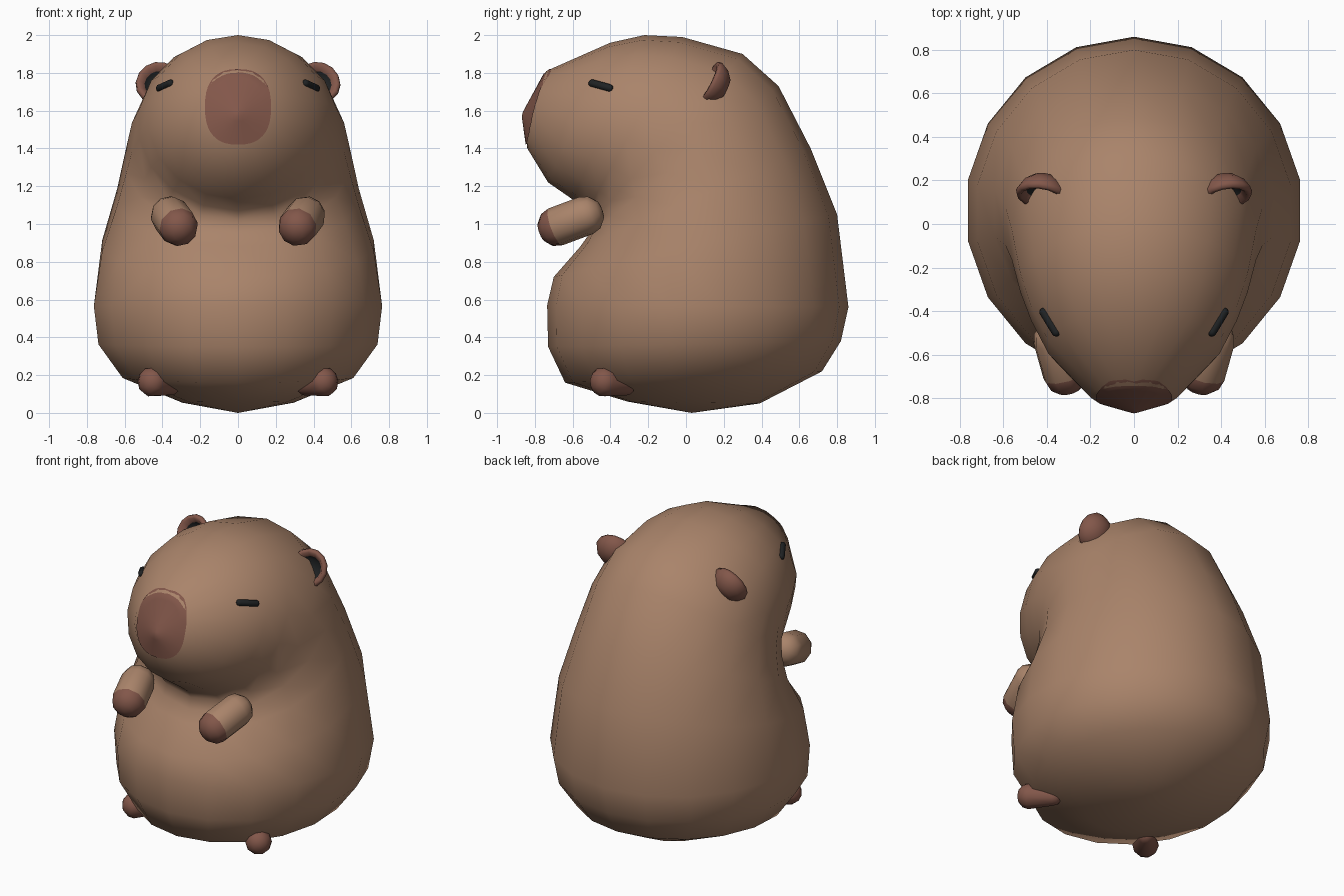
import bpy, bmesh, math
from mathutils import Vector
from mathutils.bvhtree import BVHTree

if "Cube" in bpy.data.objects:
    bpy.data.objects.remove(bpy.data.objects["Cube"])


def material(name, rgb):
    m = bpy.data.materials.new(name)
    m.diffuse_color = (*rgb, 1)
    m.use_nodes = True
    m.node_tree.nodes["Principled BSDF"].inputs["Base Color"].default_value = m.diffuse_color
    return m


FUR = material("fur brown", (0.40, 0.23, 0.145))
SKIN = material("dark reddish brown", (0.225, 0.095, 0.068))
BLACK = material("near black", (0.014, 0.016, 0.017))


def finish(bm, name, mats, rule=None):
    bmesh.ops.recalc_face_normals(bm, faces=bm.faces)
    for f in bm.faces:
        f.smooth = True
        if rule:
            f.material_index = rule(f)
    me = bpy.data.meshes.new(name)
    bm.to_mesh(me)
    bm.free()
    for m in mats:
        me.materials.append(m)
    ob = bpy.data.objects.new(name, me)
    bpy.context.collection.objects.link(ob)
    return ob


def loft(bm, rings, start, end):
    """Skin a list of closed rings; poles close both ends. Returns faces by band."""
    vr = [[bm.verts.new(p) for p in r] for r in rings]
    n = len(vr[0])
    a, b = bm.verts.new(start), bm.verts.new(end)
    bands = [[bm.faces.new((a, vr[0][i], vr[0][(i + 1) % n])) for i in range(n)]]
    for p, q in zip(vr, vr[1:]):
        bands.append([bm.faces.new((p[i], p[(i + 1) % n], q[(i + 1) % n], q[i])) for i in range(n)])
    bands.append([bm.faces.new((vr[-1][i], b, vr[-1][(i + 1) % n])) for i in range(n)])
    return bands


def lathe(bm, profile, origin, axis, n):
    """Revolve (radius, height) points about an axis; first and last lie on it."""
    origin, axis = Vector(origin), Vector(axis).normalized()
    u = axis.orthogonal().normalized()
    v = axis.cross(u)
    rings = [[origin + axis * h + r * (u * math.cos(t) + v * math.sin(t))
              for t in (2 * math.pi * i / n for i in range(n))] for r, h in profile[1:-1]]
    return loft(bm, rings, origin + axis * profile[0][1], origin + axis * profile[-1][1])


def capsule(name, p0, r0, p1, r1, mats, n=10, cap=0.9, tip=0):
    """Rounded rod from p0 to p1; tip = material index of the p1 cap."""
    p0, p1 = Vector(p0), Vector(p1)
    d = (p1 - p0).length
    q = [math.radians(a) for a in (0, 30, 60, 90)]
    prof = [(r0 * math.sin(a), -r0 * cap * math.cos(a)) for a in q]
    prof += [(r1 * math.sin(a), d + r1 * cap * math.cos(a)) for a in reversed(q)]
    bm = bmesh.new()
    bands = lathe(bm, prof, p0, p1 - p0, n)
    dark = {f for band in bands[-3:] for f in band}
    idx = {f: (tip if f in dark else 0) for f in bm.faces}
    return finish(bm, name, mats, lambda f: idx[f])


# Body and head: rings fanned around the neck; front (y, z), back (y, z), half width
SECTIONS = [
    (-.31, .06, .39, .05, .30), (-.64, .16, .72, .22, .62), (-.73, .35, .82, .38, .75),
    (-.735, .57, .86, .56, .775), (-.70, .72, .80, 1.05, .73), (-.56, .88, .66, 1.40, .65),
    (-.51, .95, .49, 1.73, .60), (-.49, 1.02, .30, 1.90, .57), (-.52, 1.07, -.02, 1.99, .53),
    (-.60, 1.13, -.22, 2.0, .48), (-.73, 1.22, -.40, 1.96, .40), (-.84, 1.40, -.74, 1.81, .20)]
N = 18
rings = []
for fy, fz, by, bz, w in SECTIONS:
    ring = []
    for i in range(N):
        t = 2 * math.pi * i / N
        k = (1 - math.cos(t)) / 2
        ring.append((w * math.sin(t), fy + (by - fy) * k, fz + (bz - fz) * k))
    rings.append(ring)
bm = bmesh.new()
loft(bm, rings, (0, .03, 0), (0, -.865, 1.58))
bmesh.ops.triangulate(bm, faces=bm.faces)
tree = BVHTree.FromBMesh(bm)
finish(bm, "body", [FUR])

# Nose: thin rounded patch projected onto the snout
bm = bmesh.new()
M = 40


def on_snout(x, z):
    hit = tree.ray_cast(Vector((x, -3, z)), Vector((0, 1, 0)))[0]
    return hit + Vector((0, -.006, 0))


prev = [bm.verts.new(on_snout(0, 1.62))] * M
for s in range(1, 9):
    cur = []
    for i in range(M):
        t = 2 * math.pi * i / M
        c, sn = math.cos(t), math.sin(t)
        x = .175 * s / 8 * math.copysign(abs(c) ** .8, c)
        z = 1.62 + .2 * s / 8 * math.copysign(abs(sn) ** .8, sn)
        cur.append(bm.verts.new(on_snout(x, z)))
    for i in range(M):
        j = (i + 1) % M
        if s == 1:
            bm.faces.new((prev[0], cur[i], cur[j]))
        else:
            bm.faces.new((prev[i], cur[i], cur[j], prev[j]))
    prev = cur
nose = finish(bm, "nose", [SKIN])
if sum((p.normal.y for p in nose.data.polygons)) > 0:
    nose.data.flip_normals()

EAR = [(0, -.075), (.06, -.065), (.10, -.03), (.122, .015), (.115, .035), (.095, .035),
       (.075, .005), (.055, -.02), (0, -.03)]
for side, s in (("left", 1), ("right", -1)):
    # Eyes: short dark bars lying on the head surface
    ends = [tree.find_nearest(Vector(p))[0] for p in
            ((s * .36, -.50, 1.747), (s * .43, -.41, 1.728))]
    capsule(side + "_eye", ends[0], .021, ends[1], .021, [BLACK], n=8)
    # Arms with dark paws
    capsule(side + "_arm", (s * .36, -.53, 1.045), .105, (s * .315, -.69, .985), .105,
            [FUR, SKIN], tip=1)
    # Feet
    capsule(side + "_foot", (s * .36, -.32, .145), .055, (s * .455, -.435, .165), .08, [SKIN])
    # Ears: cupped discs with a dark hollow
    bm = bmesh.new()
    bands = lathe(bm, EAR, (s * .42, .15, 1.74), (s * .15, -.85, .42), 14)
    hollow = {f for band in bands[-2:] for f in band}
    idx = {f: int(f in hollow) for f in bm.faces}
    finish(bm, side + "_ear", [SKIN, BLACK], lambda f: idx[f])
